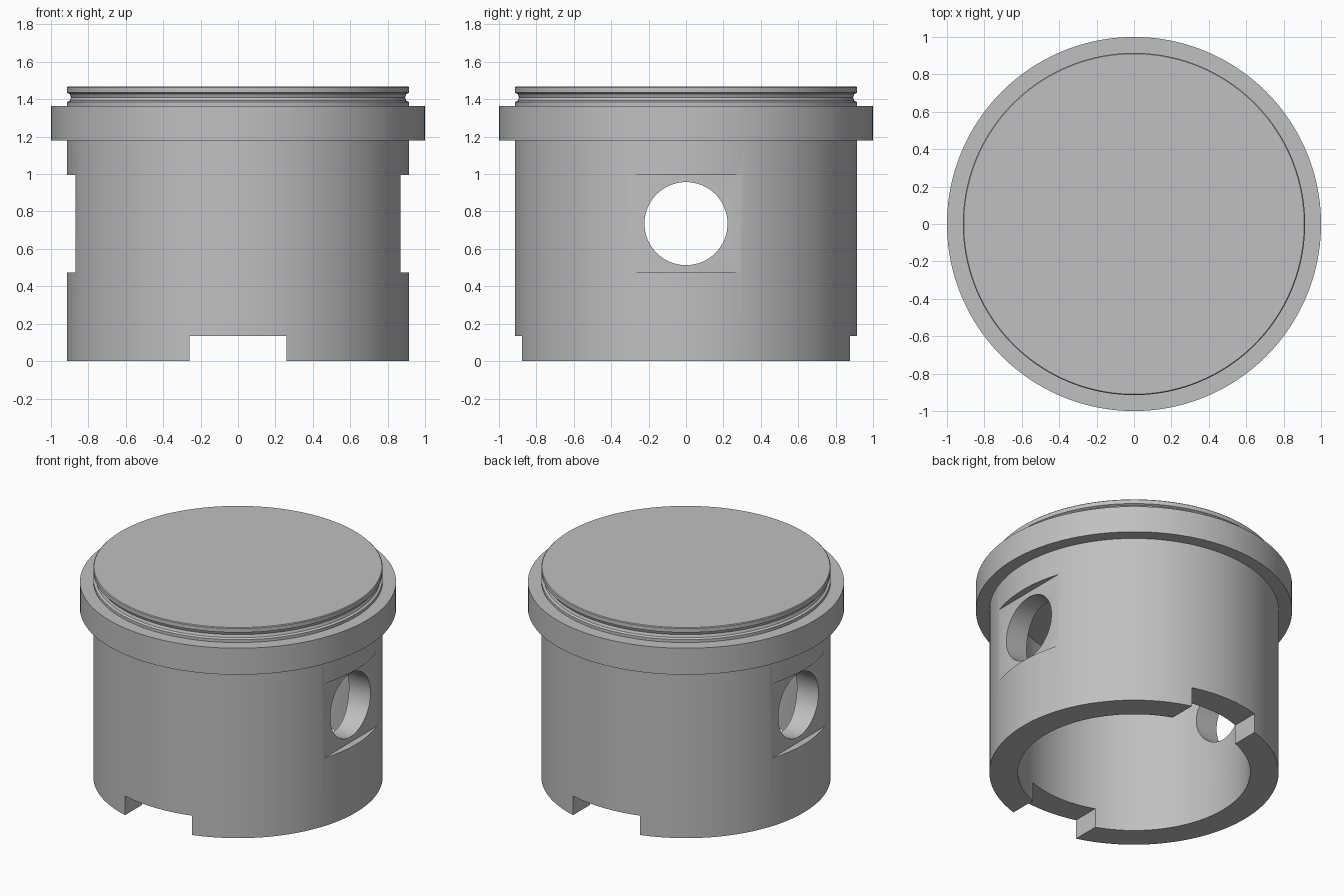
import bpy
import bmesh
import math

SEGMENTS = 160

cube = bpy.data.objects.get("Cube")
if cube:
    bpy.data.objects.remove(cube, do_unlink=True)

metal = bpy.data.materials.new("grey metal")
metal.use_nodes = True
GREY = (0.53, 0.53, 0.53, 1)
metal.diffuse_color = GREY
metal.node_tree.nodes["Principled BSDF"].inputs["Base Color"].default_value = GREY


def add_object(name, bm):
    bmesh.ops.recalc_face_normals(bm, faces=bm.faces)
    mesh = bpy.data.meshes.new(name)
    bm.to_mesh(mesh)
    bm.free()
    mesh.materials.append(metal)
    obj = bpy.data.objects.new(name, mesh)
    bpy.context.collection.objects.link(obj)
    return obj


def lathe(name, profile, closed):
    """Revolve (radius, height) points around the z axis."""
    bm = bmesh.new()
    verts = [bm.verts.new((r, 0, z)) for r, z in profile]
    edges = [bm.edges.new(pair) for pair in zip(verts, verts[1:])]
    if closed:
        edges.append(bm.edges.new((verts[-1], verts[0])))
    bmesh.ops.spin(bm, geom=verts + edges, cent=(0, 0, 0), axis=(0, 0, 1),
                   angle=math.tau, steps=SEGMENTS)
    bmesh.ops.remove_doubles(bm, verts=bm.verts, dist=0.0001)
    return add_object(name, bm)


def box(name, center, size):
    bm = bmesh.new()
    bmesh.ops.create_cube(bm, size=1)
    bmesh.ops.scale(bm, vec=size, verts=bm.verts)
    bmesh.ops.translate(bm, vec=center, verts=bm.verts)
    return add_object(name, bm)


def cut(target, cutter):
    mod = target.modifiers.new(cutter.name, 'BOOLEAN')
    mod.operation = 'DIFFERENCE'
    mod.solver = 'EXACT'
    mod.object = cutter
    bpy.context.view_layer.objects.active = target
    bpy.ops.object.modifier_apply(modifier=mod.name)
    bpy.data.objects.remove(cutter, do_unlink=True)


def shade(obj):
    bpy.ops.object.select_all(action='DESELECT')
    obj.select_set(True)
    bpy.context.view_layer.objects.active = obj
    bpy.ops.object.shade_smooth_by_angle(angle=math.radians(25))


# Hollow body with a ring seat and a narrow groove below the crown
BODY = 0.915
BORE = 0.735
SEAT = 0.85
body = lathe("piston_body", [
    (0, 1.18), (BORE, 1.18), (BORE, 0), (BODY, 0), (BODY, 1.18),
    (SEAT, 1.18), (SEAT, 1.365), (BODY, 1.365), (BODY, 1.385),
    (0.9, 1.392), (0.893, 1.41), (0.9, 1.428), (BODY, 1.435),
    (BODY, 1.463), (0.91, 1.468), (0, 1.468)], closed=False)

# Flat recesses around the pin holes
for side in (1, -1):
    cut(body, box("pin_flat_cutter", (side * 1.068, 0, 0.735), (0.4, 1, 0.52)))

# Pin hole running right through both walls
bm = bmesh.new()
bmesh.ops.create_cone(bm, cap_ends=True, segments=96, radius1=0.222,
                      radius2=0.222, depth=3)
for v in bm.verts:
    v.co = (v.co.z, v.co.x, v.co.y + 0.735)
cut(body, add_object("pin_hole_cutter", bm))

# Notches in the front and back of the skirt
cut(body, box("skirt_notch_cutter", (0, 0, 0), (0.516, 3, 0.27)))

# Wide ring around the top
ring = lathe("piston_ring", [
    (SEAT, 1.18), (1, 1.18), (1, 1.365), (SEAT, 1.365)], closed=True)

for part in (body, ring):
    shade(part)
